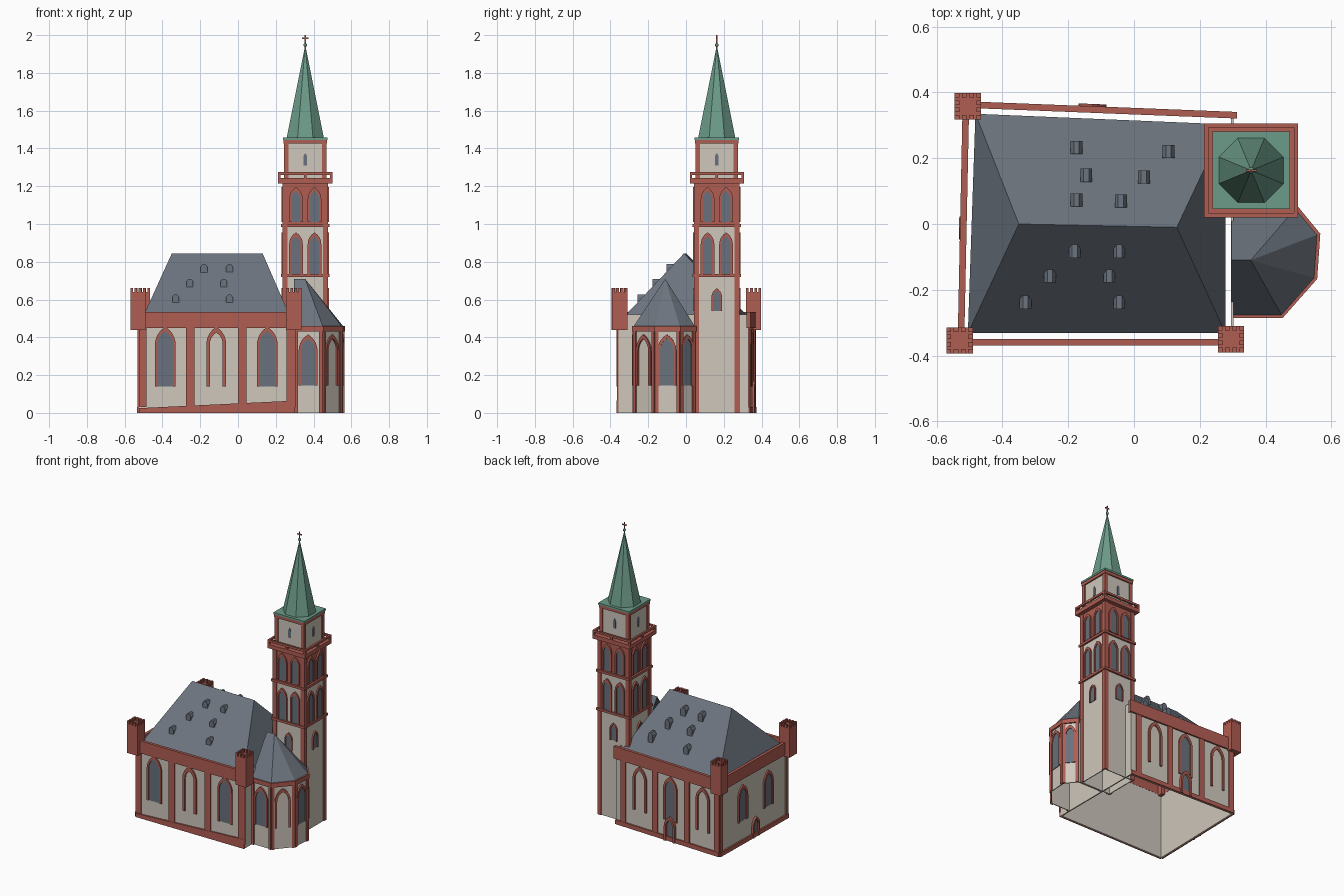
import bpy, math
from mathutils import Vector

cube = bpy.data.objects.get("Cube")
if cube:
    bpy.data.objects.remove(cube, do_unlink=True)


def material(name, r, g, b):
    m = bpy.data.materials.new(name)
    m.use_nodes = True
    m.diffuse_color = (r, g, b, 1)
    m.node_tree.nodes["Principled BSDF"].inputs["Base Color"].default_value = (r, g, b, 1)
    return m


RED = material("red sandstone", .43, .11, .085)
CREAM = material("cream plaster", .62, .57, .50)
SLATE = material("slate roof", .15, .175, .21)
GLASS = material("grey glass", .14, .165, .20)
GREEN = material("copper green", .15, .33, .25)


def mesh(name, verts, faces, mat):
    me = bpy.data.meshes.new(name)
    me.from_pydata(verts, [], faces)
    me.materials.append(mat)
    ob = bpy.data.objects.new(name, me)
    bpy.context.collection.objects.link(ob)
    return ob


def box(name, x, y, z0, z1, hx, hy, mat):
    v = [(x + i * hx, y + j * hy, z) for z in (z0, z1) for i, j in ((-1, -1), (1, -1), (1, 1), (-1, 1))]
    sides = [(i, (i + 1) % 4, (i + 1) % 4 + 4, i + 4) for i in range(4)]
    return mesh(name, v, [(3, 2, 1, 0), (4, 5, 6, 7)] + sides, mat)


def placer(wall):
    """Maps (distance along wall, height, distance outward) to a point."""
    p, q = Vector(wall[0]), Vector(wall[1])
    d = (q - p).normalized()
    n = Vector((d.y, -d.x))
    return lambda s, z, o: (*(p + d * s + n * o), z)


def length(wall):
    return (Vector(wall[1]) - Vector(wall[0])).length


def panel(name, wall, outline, mat, out=.008, back=0):
    """Extrudes an outline drawn on a wall."""
    at, n = placer(wall), len(outline)
    v = [at(s, z, o) for o in (back, out) for s, z in outline]
    f = [tuple(range(n - 1, -1, -1)), tuple(range(n, 2 * n))]
    f += [(i, (i + 1) % n, (i + 1) % n + n, i + n) for i in range(n)]
    return mesh(name, v, f, mat)


def strip(name, wall, s0, s1, z0, z1, mat, out=.008, back=0):
    return panel(name, wall, [(s0, z0), (s1, z0), (s1, z1), (s0, z1)], mat, out, back)


def arch(c, w, z0, z1):
    """Pointed arch outline from the left foot over the apex to the right foot."""
    spring = z1 - math.sqrt(3) * w
    arc = [(2 * w * math.cos(math.radians(a)) - w, spring + 2 * w * math.sin(math.radians(a)))
           for a in range(0, 61, 12)]
    right = [(w, z0)] + arc
    return [(c - s, z) for s, z in right] + [(c + s, z) for s, z in reversed(right[:-1])]


def window(name, wall, c, w, z0, z1, glazed=True, rim=.015, out=.01):
    at, outer, inner = placer(wall), arch(c, w, z0, z1), arch(c, w - rim, z0, z1 - 1.7 * rim)
    n = len(outer)
    v = [at(s, z, o) for ring, o in ((outer, 0), (outer, out), (inner, out), (inner, 0)) for s, z in ring]
    f = [(k * n + i, k * n + i + 1, k * n + n + i + 1, k * n + n + i) for k in range(3) for i in range(n - 1)]
    f += [tuple(k * n + e for k in range(4)) for e in (0, n - 1)]
    mesh(name + "_frame", v, f, RED)
    if glazed:
        panel(name + "_pane", wall, inner[::-1], GLASS, .004)


# nave walls
A, B, C, D = (-.525, -.358), (.303, -.358), (.303, .33), (-.51, .362)
front, right, rear, left = (A, B), (B, C), (C, D), (D, A)
for label, w in zip(("front", "right", "rear", "left"), (front, right, rear, left)):
    strip(f"nave_{label}_wall", w, 0, length(w), 0, .52, CREAM, 0, -.008)
for label, w in (("front", front), ("rear", rear), ("left", left)):
    L = length(w)
    strip(f"nave_{label}_cornice", w, -.01, L + .005, .45, .535, RED, .011, -.009)
for x0, x1 in ((0, .04), (.25, .295), (.525, .57), (.782, .833)):
    strip("front_pilaster", front, x0, x1, .03, .46, RED)
panel("front_plinth", front, [(0, 0), (.828, 0), (.828, .065), (0, .025)], RED, .01)
for s0, s1 in ((.04, .08), (.29, .33), (.54, .58), (.775, .815)):
    strip("rear_pilaster", rear, s0, s1, 0, .46, RED)
strip("rear_plinth", rear, 0, length(rear), 0, .03, RED, .01)
strip("left_plinth", left, 0, length(left), 0, .03, RED, .01)
for s in (0, length(left) - .025):
    strip("left_pilaster", left, s, s + .025, 0, .46, RED)

# nave windows and doors
for c, glazed in ((.14, True), (.41, False), (.68, True)):
    window("front_window", front, c, .055 if glazed else .052, .14, .455, glazed, .013 if glazed else .018)
for c, glazed in ((.19, False), (.43, True), (.685, False)):
    window("rear_window", rear, c, .053, .14, .445, glazed)
for c in (.24, .51):
    window("left_window", left, c, .05, .16, .41)
window("rear_door", rear, .43, .042, 0, .17, True, .014, .018)
window("left_door", left, .375, .035, 0, .14, True, .012, .014)

# nave roof
eaves = [(-.505, -.332, .505), (.278, -.332, .505), (.278, .303, .505), (-.482, .335, .505)]
mesh("nave_roof", eaves + [(-.35, 0, .845), (.13, -.01, .845)],
     [(0, 1, 5, 4), (1, 2, 5), (2, 3, 4, 5), (3, 0, 4)], SLATE)

# roof dormers: x and distance from the ridge
house = [(0, -.02), (.036, -.02), (.036, .035), (.026, .05), (.01, .05), (0, .035)]
dormers = {-1: [(-.18, .085), (-.045, .085), (-.255, .16), (-.075, .16), (-.33, .24), (-.045, .24)],
           1: [(-.175, .235), (.105, .222), (-.145, .15), (.03, .145), (-.175, .075), (-.04, .072)]}
for side, places in dormers.items():
    for x, y in places:
        edge = side * (y + .018)
        wall = ((x + side * .018, edge), (x - side * .018, edge))
        base = .845 - 1.04 * (y + .018)
        panel("dormer", wall, [(s, base + z) for s, z in house], SLATE, 0, -.04)

# corner turrets with battlements
for x, y in ((-.53, -.354), (-.505, .358), (.295, -.35)):
    box("turret", x, y, .44, .64, .04, .04, RED)
    for i in range(4):
        for j in range(4):
            if i in (0, 3) or j in (0, 3):
                box("merlon", x + (i - 1.5) * .022, y + (j - 1.5) * .022, .64, .662, .007, .007, RED)

# choir
plan = [(.3, -.275), (.448, -.275), (.547, -.163), (.556, -.033), (.492, .045), (.3, .045)]
for k in range(5):
    w = (plan[k], plan[k + 1])
    L = length(w)
    strip("choir_wall", w, 0, L, 0, .45, CREAM, 0, -.006)
    if k == 4:
        continue
    strip("choir_cornice", w, -.004, L + .004, .43, .46, RED, .01, -.004)
    for s in (0, L - .018):
        strip("choir_pilaster", w, s, s + .018, 0, .44, RED)
    window("choir_window", w, L / 2 - .003, min(.05, L / 2 - .012), .145, .415, k != 1, .013)
roof_plan = [(.297, -.283), (.452, -.283), (.555, -.166), (.564, -.03), (.495, .052), (.297, .052)]
mesh("choir_roof", [(x, y, .45) for x, y in roof_plan] + [(.355, -.11, .71), (.297, -.11, .71)],
     [(0, 1, 6, 7), (1, 2, 6), (2, 3, 6), (3, 4, 6), (4, 5, 7, 6)], SLATE)

# tower
TX, TY = .356, .163


def square(h):
    c = [(TX - h, TY - h), (TX + h, TY - h), (TX + h, TY + h), (TX - h, TY + h)]
    return [(c[i], c[(i + 1) % 4]) for i in range(4)]


def tower_stage(name, h, z0, z1, mat, corner):
    for w in square(h):
        strip(f"{name}_wall", w, 0, 2 * h, z0, z1, mat, 0, -.006)
        for s in (-.006, 2 * h - corner):
            strip(f"{name}_corner", w, s, s + corner + .006, z0, z1, RED, .006)


def tower_band(name, h, z0, z1, mat=RED, width=.02):
    for w in square(h):
        strip(name, w, 0, 2 * h, z0, z1, mat, 0, -width)


tower_stage("lower_tower", .115, 0, .72, CREAM, .022)
tower_stage("middle_tower", .115, .72, .99, CREAM, .022)
tower_stage("upper_tower", .115, .99, 1.22, RED, .022)
tower_stage("belfry", .106, 1.22, 1.44, CREAM, .018)
for z in (.72, .985):
    tower_band("string_course", .128, z, z + .016)
for w in square(.115):
    window("lower_tower_window", w, .115, .028, .54, .66, True, .008)
    strip("belfry_slit", square(.106)[square(.115).index(w)], .096, .116, 1.31, 1.36, GLASS, .004)
    panel("belfry_slit_top", square(.106)[square(.115).index(w)],
          [(.096, 1.36), (.116, 1.36), (.106, 1.376)], GLASS, .004)
    for c in (.066, .164):
        window("middle_tower_window", w, c, .036, .73, .955, True, .012)
        window("upper_tower_window", w, c, .036, 1.01, 1.195, True, .012)

# balcony
box("balcony_slab", TX, TY, 1.215, 1.243, .128, .128, RED)
tower_band("balcony_edge", .143, 1.215, 1.243)
tower_band("balcony_rail", .143, 1.26, 1.274, RED, .013)
for i in (-1, 0, 1):
    for j in (-1, 0, 1):
        if i or j:
            box("balcony_post", TX + i * .137, TY + j * .137, 1.24, 1.265, .006, .006, RED)
box("tower_cornice", TX, TY, 1.425, 1.445, .115, .115, RED)

# spire
box("spire_base", TX, TY, 1.445, 1.458, .118, .118, GREEN)
bpy.ops.mesh.primitive_cone_add(vertices=8, radius1=.106, radius2=.003, depth=.475,
                                location=(TX, TY, 1.6955), rotation=(0, 0, math.pi / 8))
bpy.context.object.name = "spire"
bpy.context.object.data.materials.append(GREEN)
bpy.ops.mesh.primitive_uv_sphere_add(segments=10, ring_count=6, radius=.01, location=(TX, TY, 1.948))
bpy.context.object.name = "spire_ball"
bpy.context.object.data.materials.append(GREEN)
bpy.ops.object.shade_smooth_by_angle()
box("cross_upright", TX, TY, 1.93, 2.0, .003, .003, RED)
box("cross_arm", TX, TY, 1.98, 1.987, .016, .003, RED)
